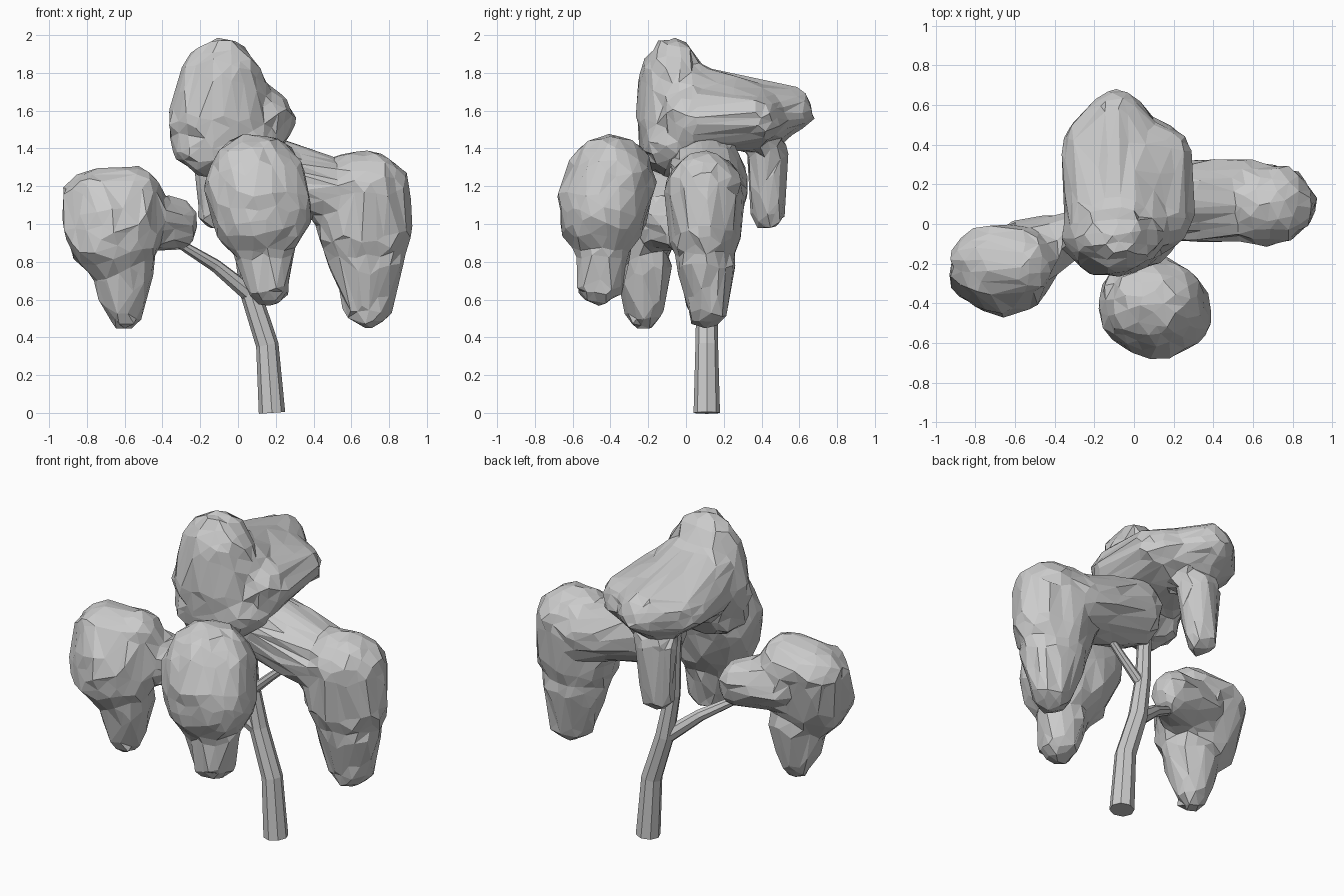
import bpy, bmesh, random
from mathutils import Matrix, Vector

if "Cube" in bpy.data.objects:
    bpy.data.objects.remove(bpy.data.objects["Cube"])

random.seed(7)


def bake(obj, name):
    """Replace an object by its evaluated mesh."""
    dg = bpy.context.evaluated_depsgraph_get()
    mesh = bpy.data.meshes.new_from_object(obj.evaluated_get(dg))
    bpy.data.objects.remove(obj)
    new = bpy.data.objects.new(name, mesh)
    bpy.context.collection.objects.link(new)
    return new


def limb(name, points):
    """Eight-sided tapering tube through (x, y, z, radius) points."""
    cu = bpy.data.curves.new(name, 'CURVE')
    cu.dimensions = '3D'
    cu.bevel_depth = 1.0
    cu.bevel_resolution = 2
    cu.use_fill_caps = True
    sp = cu.splines.new('POLY')
    sp.points.add(len(points) - 1)
    for p, (x, y, z, r) in zip(sp.points, points):
        p.co = (x, y, z, 1)
        p.radius = r
    sp.use_smooth = False
    ob = bpy.data.objects.new(name + "_curve", cu)
    bpy.context.collection.objects.link(ob)
    ob = bake(ob, name)
    for f in ob.data.polygons:
        f.use_smooth = False


def foliage(name, hulls, ratio=0.13, jitter=0.013):
    """Fuse hulls of ellipsoids (x, y, z, rx, ry, rz), then facet and roughen."""
    bm = bmesh.new()
    for lumps in hulls:
        part = bmesh.new()
        for x, y, z, rx, ry, rz in lumps:
            m = Matrix.Translation((x, y, z)) @ Matrix.Diagonal((rx, ry, rz, 1))
            bmesh.ops.create_icosphere(part, subdivisions=3, radius=1, matrix=m)
        res = bmesh.ops.convex_hull(part, input=part.verts)
        junk = [v for v in part.verts if not v.link_faces]
        inner = [g for g in res['geom_interior'] if isinstance(g, bmesh.types.BMVert)]
        bmesh.ops.delete(part, geom=list(set(junk + inner)), context='VERTS')
        tmp = bpy.data.meshes.new("tmp")
        part.to_mesh(tmp)
        part.free()
        bm.from_mesh(tmp)
        bpy.data.meshes.remove(tmp)
    mesh = bpy.data.meshes.new(name)
    bm.to_mesh(mesh)
    bm.free()
    ob = bpy.data.objects.new(name + "_base", mesh)
    bpy.context.collection.objects.link(ob)
    rm = ob.modifiers.new("Fuse", 'REMESH')
    rm.mode = 'VOXEL'
    rm.voxel_size = 0.035
    dec = ob.modifiers.new("Facet", 'DECIMATE')
    dec.ratio = ratio
    ob = bake(ob, name)
    for v in ob.data.vertices:
        v.co += Vector([random.uniform(-jitter, jitter) for _ in range(3)])
    for f in ob.data.polygons:
        f.use_smooth = False


# Trunk and branches
limb("trunk", [(.18, .11, 0, .07), (.155, .11, .36, .06), (.065, .11, .64, .055),
               (.02, .10, .9, .045), (.0, .1, 1.35, .035)])
limb("left_branch", [(.05, .1, .64, .045), (-.12, .03, .78, .035),
                     (-.3, -.06, .89, .025), (-.5, -.15, .95, .02)])
limb("right_branch", [(.03, .1, .86, .03), (.16, .1, .98, .025), (.32, .11, 1.12, .02)])

# Top canopy: peak, rear lobe, right shoulder, low front, hanging rear tail
foliage("top_foliage", [
    [(-.09, -.07, 1.68, .23, .18, .31), (-.11, -.05, 1.55, .26, .22, .23)],
    [(-.08, .0, 1.62, .27, .2, .24), (-.09, .36, 1.58, .28, .24, .15),
     (-.09, .5, 1.6, .16, .18, .13)],
    [(.04, .04, 1.55, .26, .19, .2), (.06, .36, 1.56, .23, .17, .15)],
    [(-.15, -.08, 1.42, .19, .17, .17), (.05, -.05, 1.42, .18, .16, .14)],
    [(-.1, .43, 1.38, .13, .11, .1), (-.12, .44, 1.06, .09, .09, .1)],
])

# Front foliage with tail
foliage("front_foliage", [
    [(.09, -.4, 1.2, .27, .24, .28), (.12, -.44, 1.08, .27, .24, .28)],
    [(.14, -.44, .85, .15, .15, .1), (.16, -.46, .68, .12, .12, .11)],
])

# Left foliage with inward shoulder and tail
foliage("left_foliage", [
    [(-.72, -.2, 1.13, .21, .19, .17), (-.57, -.2, 1.13, .18, .18, .18),
     (-.66, -.26, .96, .26, .2, .26)],
    [(-.55, -.16, 1.03, .18, .18, .16), (-.32, -.05, 1.0, .11, .11, .14)],
    [(-.61, -.23, .78, .18, .15, .12), (-.6, -.22, .54, .1, .1, .1)],
])

# Right foliage with arm from the trunk and tail
foliage("right_foliage", [
    [(.12, .11, 1.28, .16, .2, .2), (.55, .12, 1.16, .16, .21, .18)],
    [(.66, .1, 1.17, .25, .21, .22), (.67, .1, .98, .25, .19, .24)],
    [(.68, .11, .8, .2, .16, .12), (.69, .11, .57, .13, .11, .12)],
])
